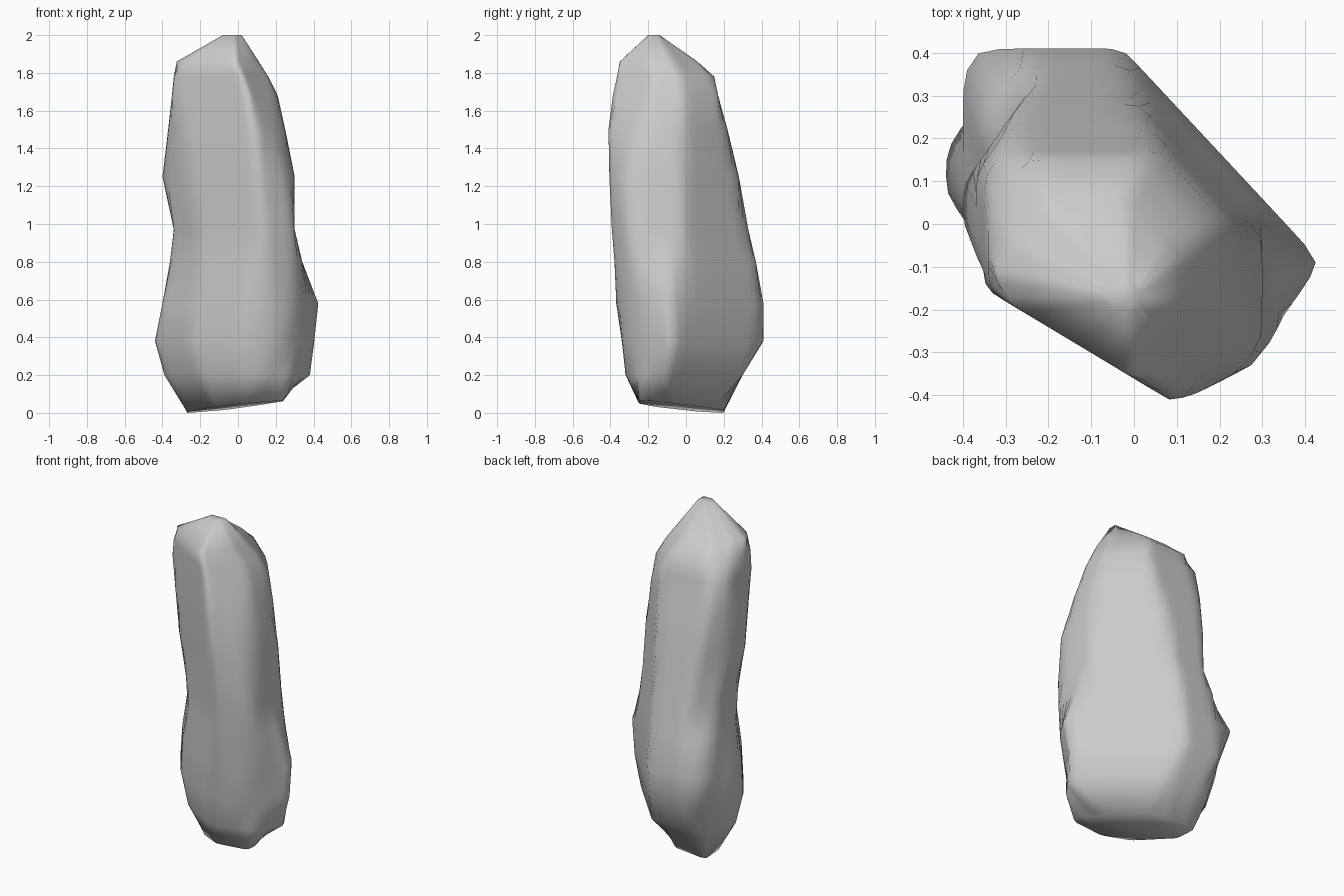
import bpy
import bmesh
from math import sin, cos, pi, radians
from mathutils import Vector

if "Cube" in bpy.data.objects:
    bpy.data.objects.remove(bpy.data.objects["Cube"])

SIDES = 72
SHARPNESS = 50  # higher gives crisper corners in each cross-section

# Directions in which the reach of each cross-section is given
LEFT, BACK, RIGHT, FRONT = 0, 90, 180, 270
ANGLES = [LEFT, 35, 43, BACK, 145, RIGHT, 215, 239, FRONT, 297, 325]
NORMALS = [Vector((cos(radians(a)), sin(radians(a)))) for a in ANGLES]

# Height, then the reach in each direction, all in hundredths
LEVELS = [
    (4, 24, 10, 9, 20, 35, 27, 19, 20, 25, 33, 34),
    (20, 39, 26, 22, 30, 41, 39, 28, 27, 32, 35, 38),
    (38, 42, 30, 25, 41, 46, 44, 32, 29, 34, 38, 38),
    (58, 43, 31, 26, 41, 53, 40, 31, 29, 37, 40, 41),
    (80, 34, 26, 24, 37, 43, 36, 28, 28, 38, 41, 42),
    (97, 30, 25, 22, 33, 38, 34, 29, 28, 40, 42, 43),
    (125, 30, 23, 20, 28, 38, 40, 33, 30, 41, 42, 40),
    (150, 25, 20, 18, 22, 37, 37, 35, 31, 43, 42, 33),
    (168, 21, 17, 16, 17, 35, 35, 37, 31, 40, 39, 27),
    (178, 16, 11, 10, 15, 29, 34, 36, 31, 39, 37, 23),
    (186, 11, 5, 3, 6, 20, 33, 34, 31, 37, 34, 20),
    (200, 2, -6, -8, -14, -1, 8, 18, 19, 20, 18, 13),
]


def cross_section(level):
    """Points of a softened polygon bounded by the given reaches."""
    height, *reach = [value / 100 for value in level]
    left, back, right, front = [reach[ANGLES.index(a)]
                                for a in (LEFT, BACK, RIGHT, FRONT)]
    centre = Vector((left - right, back - front)) / 2
    limits = [max(r - n.dot(centre), 0.01) for r, n in zip(reach, NORMALS)]
    points = []
    for i in range(SIDES):
        ray = Vector((cos(2 * pi * i / SIDES), sin(2 * pi * i / SIDES)))
        total = sum((max(ray.dot(n), 0) / limit) ** SHARPNESS
                    for n, limit in zip(NORMALS, limits))
        point = centre + ray * total ** (-1 / SHARPNESS)
        points.append(point.to_3d() + Vector((0, 0, height)))
    return points


# Loft the boulder through its cross-sections
bm = bmesh.new()
rings = []
for index, level in enumerate(LEVELS):
    points = cross_section(level)
    if index == 0:
        # The underside slopes down towards the back corner
        slope = NORMALS[ANGLES.index(145)]
        for p in points:
            p.z = max(0, p.z - 0.1 * p.xy.dot(slope))
    rings.append([bm.verts.new(p) for p in points])

for lower, upper in zip(rings, rings[1:]):
    for i in range(SIDES):
        j = (i + 1) % SIDES
        bm.faces.new((lower[i], lower[j], upper[j], upper[i]))
bm.faces.new(reversed(rings[0]))
bm.faces.new(rings[-1])

# Rest the lowest point on the ground
lowest = min(v.co.z for v in rings[0])
for v in rings[0]:
    v.co.z -= lowest
for face in bm.faces:
    face.smooth = True
bmesh.ops.recalc_face_normals(bm, faces=bm.faces)

mesh = bpy.data.meshes.new("boulder")
bm.to_mesh(mesh)
bm.free()
boulder = bpy.data.objects.new("boulder", mesh)
bpy.context.collection.objects.link(boulder)

# Plain grey stone
stone = bpy.data.materials.new("grey stone")
stone.use_nodes = True
colour = (0.6, 0.6, 0.6, 1)
stone.diffuse_color = colour
stone.node_tree.nodes["Principled BSDF"].inputs["Base Color"].default_value = colour
mesh.materials.append(stone)
